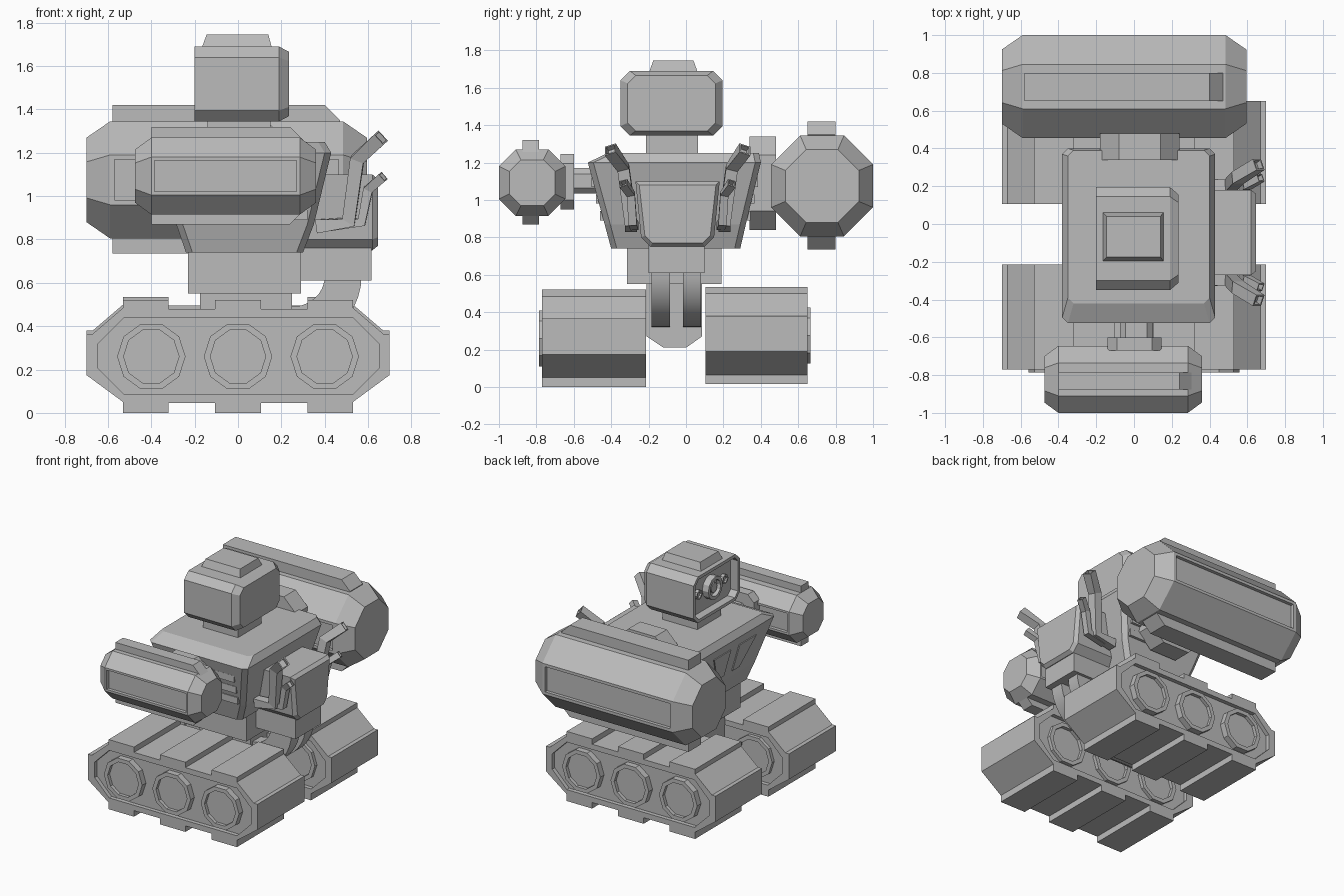
import bpy, bmesh, math
from mathutils import Vector

if "Cube" in bpy.data.objects:
    bpy.data.objects.remove(bpy.data.objects["Cube"], do_unlink=True)

grey = bpy.data.materials.new("plain grey")
grey.use_nodes = True
grey.diffuse_color = (0.5, 0.5, 0.5, 1)
grey.node_tree.nodes["Principled BSDF"].inputs["Base Color"].default_value = (0.5, 0.5, 0.5, 1)


def place(axis, p, q, t):
    """Map profile coordinates p, q and depth t to space."""
    return {"x": (t, p, q), "y": (p, t, q), "z": (p, q, t)}[axis]


def loft(name, axis, sections):
    """Skin rings of equal point count; each section is (depth, profile)."""
    bm = bmesh.new()
    rings = [[bm.verts.new(place(axis, p, q, t)) for p, q in prof] for t, prof in sections]
    n = len(rings[0])
    for a, b in zip(rings, rings[1:]):
        for i in range(n):
            j = (i + 1) % n
            bm.faces.new((a[i], a[j], b[j], b[i]))
    bm.faces.new(rings[0])
    bm.faces.new(rings[-1])
    bmesh.ops.recalc_face_normals(bm, faces=bm.faces)
    me = bpy.data.meshes.new(name)
    bm.to_mesh(me)
    bm.free()
    me.materials.append(grey)
    ob = bpy.data.objects.new(name, me)
    bpy.context.scene.collection.objects.link(ob)
    return ob


def prism(name, axis, prof, a, b):
    return loft(name, axis, [(a, prof), (b, prof)])


def rect(p0, p1, q0, q1, c=0.0):
    """Rectangle, with corners cut by c when given."""
    if not c:
        return [(p0, q0), (p1, q0), (p1, q1), (p0, q1)]
    return [(p0 + c, q0), (p1 - c, q0), (p1, q0 + c), (p1, q1 - c),
            (p1 - c, q1), (p0 + c, q1), (p0, q1 - c), (p0, q0 + c)]


def box(name, x0, x1, y0, y1, z0, z1):
    return prism(name, "z", rect(x0, x1, y0, y1), z0, z1)


def ngon(p, q, r, n):
    return [(p + r * math.cos(math.tau * i / n), q + r * math.sin(math.tau * i / n)) for i in range(n)]


def scaled(prof, s):
    p0 = sum(p for p, q in prof) / len(prof)
    q0 = sum(q for p, q in prof) / len(prof)
    return [(p0 + (p - p0) * s, q0 + (q - q0) * s) for p, q in prof]


def recess(ob, direction, rim, depth):
    """Inset and sink the largest face that looks along direction."""
    bm = bmesh.new()
    bm.from_mesh(ob.data)
    d = Vector(direction)
    faces = [f for f in bm.faces if f.normal.dot(d) > 0.95]
    face = max(faces, key=lambda f: f.calc_area())
    bmesh.ops.inset_individual(bm, faces=[face], thickness=rim)
    inner = bmesh.ops.extrude_discrete_faces(bm, faces=[face])["faces"][0]
    bmesh.ops.translate(bm, verts=inner.verts, vec=-d * depth)
    bm.to_mesh(ob.data)
    bm.free()


# Tracks: stepped belt outline, sunken side panels, three wheels
def track(label, y0, y1, out, lift):
    top = [(0.70, 0.365), (0.67, 0.365), (0.53, 0.485), (0.53, 0.52), (0.32, 0.52),
           (0.32, 0.48), (0.105, 0.48), (0.105, 0.52)]
    low = [(0.105, 0), (0.105, 0.045), (0.32, 0.045), (0.32, 0), (0.53, 0), (0.53, 0.05), (0.70, 0.175)]
    flip = lambda pts: [(-p, q) for p, q in reversed(pts)]
    prof = [(p, q + lift) for p, q in low + top + flip(top) + flip(low)]
    body = prism(label + "_track", "y", prof, y0, y1)
    panel = [(p, q + lift) for p, q in rect(-0.645, 0.65, 0.085, 0.44, 0.12)]
    for side, a, b in (("front", y0 - 0.1, y0 + 0.03), ("back", y1 - 0.03, y1 + 0.1)):
        cut = prism(label + "_track_panel_cutter_" + side, "y", panel, a, b)
        cut.hide_render = cut.hide_viewport = True
        mod = body.modifiers.new("panel", "BOOLEAN")
        mod.object = cut
        mod.solver = "EXACT"
    a, b = (y0 - 0.015, y1 - 0.005) if out < 0 else (y0 + 0.005, y1 + 0.015)
    for i, x in enumerate((-0.4, 0.0, 0.4)):
        wheel = prism(f"{label}_wheel_{i + 1}", "y", ngon(x, 0.26 + lift, 0.158, 10), a, b)
        for d in (-1, 1):
            recess(wheel, (0, d, 0), 0.03, 0.025)


track("front", -0.77, -0.215, -1, 0)
track("rear", 0.105, 0.65, 1, 0.015)

# Hub between the tracks and waist above it
prism("hub", "x", [(-0.12, 0.21), (0, 0.21), (0.085, 0.27), (0.085, 0.56), (-0.21, 0.56), (-0.21, 0.27)],
      -0.175, 0.25)
box("waist", -0.23, 0.29, -0.315, 0.19, 0.55, 0.75)

# Torso: narrow at the hips, flaring to the shoulders, bevelled lid
loft("torso", "z", [(0.74, rect(-0.24, 0.30, -0.40, 0.29, 0.03)),
                    (0.87, rect(-0.285, 0.35, -0.435, 0.32, 0.03)),
                    (1.2, rect(-0.38, 0.43, -0.525, 0.4, 0.03)),
                    (1.25, rect(-0.35, 0.40, -0.42, 0.39, 0.03))])
# Sloping chest plates on the face side
for name, s in (("front", -1), ("rear", 1)):
    c = -0.06
    near = [(c + s * 0.05, 0.92), (c + s * 0.13, 0.92), (c + s * 0.25, 1.13), (c + s * 0.05, 1.13)]
    ob = prism("chest_plate_" + name, "x", near, -0.02, 0.0)
    for v in ob.data.vertices:
        v.co.x += -0.285 - (v.co.z - 0.87) * 0.288 + 0.012
# Side vents
for i in range(3):
    z = 0.89 + i * 0.09
    for side, y in (("front", -0.44 - i * 0.022), ("rear", 0.325 + i * 0.02)):
        box(f"vent_{side}_{i + 1}", 0.14, 0.32, y - 0.02, y + 0.02, z, z + 0.05)

# Neck and head, open face toward -x
box("neck", -0.14, 0.15, -0.215, 0.065, 1.24, 1.36)
skull = rect(-0.35, 0.195, 1.345, 1.69, 0.05)
head = loft("head", "x", [(-0.2, skull), (0.19, skull), (0.235, scaled(skull, 0.86))])
recess(head, (-1, 0, 0), 0.025, 0.06)
loft("head_cap", "z", [(1.69, rect(-0.165, 0.155, -0.195, 0.06)), (1.745, rect(-0.145, 0.14, -0.175, 0.04))])
eye = prism("main_eye", "x", ngon(-0.077, 1.52, 0.085, 12), -0.19, -0.13)
recess(eye, (-1, 0, 0), 0.025, 0.03)
prism("main_eye_lens", "x", ngon(-0.077, 1.52, 0.035, 12), -0.18, -0.14)
for name, y in (("front", -0.23), ("rear", 0.075)):
    lens = prism("small_eye_" + name, "x", ngon(y, 1.52, 0.035, 8), -0.165, -0.13)
    recess(lens, (-1, 0, 0), 0.012, 0.015)


# Arm pods: tapered eight-sided barrels with side panels and rails
def pod(label, prof, x0, x1, end, tip, rim, rail_y, rail_z, rail_x, slope):
    ob = loft(label + "_pod", "x", [(x0, scaled(prof, tip)), (x0 + end, prof),
                                    (x1 - end, prof), (x1, scaled(prof, tip))])
    for d in (-1, 1):
        recess(ob, (0, d, 0), rim, 0.025)
    mid = (rail_z[0] + rail_z[1]) / 2
    for name, z, inner in (("top", rail_z[1], 0.1), ("bottom", rail_z[0], -0.1)):
        a, b = rail_x
        bar = [(a, z), (b, z), (b + slope, z - inner * 0.7), (b + slope, z - inner), (a, z - inner)]
        prism(f"{label}_pod_{name}_rail", "y", bar, *rail_y)


pod("front", rect(-1, -0.645, 0.915, 1.27, 0.09), -0.475, 0.36, 0.075, 0.69, 0.022,
    (-0.875, -0.785), (0.87, 1.32), (-0.40, 0.24), 0.07)
pod("rear", rect(0.455, 1, 0.805, 1.345, 0.155), -0.70, 0.595, 0.11, 0.72, 0.03,
    (0.65, 0.8), (0.735, 1.42), (-0.58, 0.40), 0.07)

# Shoulder joints
prism("front_joint", "y", rect(-0.075, 0.1, 1.035, 1.17, 0.03), -0.62, -0.45)
prism("front_joint_plate", "y", rect(-0.14, 0.145, 0.95, 1.245, 0.05), -0.67, -0.6)
prism("rear_joint", "y", rect(-0.12, 0.17, 0.95, 1.2, 0.05), 0.3, 0.48)
prism("rear_joint_plate", "y", rect(-0.18, 0.24, 0.84, 1.34, 0.1), 0.34, 0.48)

# Engine pack behind the torso, hip box and curved struts
loft("engine", "x", [(0.28, [(-0.19, 0.75), (0.1, 0.75), (0.15, 0.8), (0.18, 1.1), (-0.27, 1.1), (-0.24, 0.8)]),
                     (0.62, [(-0.19, 0.75), (0.1, 0.75), (0.15, 0.8), (0.18, 1.1), (-0.27, 1.1), (-0.24, 0.8)]),
                     (0.645, [(-0.18, 0.77), (0.09, 0.77), (0.13, 0.81), (0.16, 1.08), (-0.25, 1.08), (-0.22, 0.81)])])
box("hip_box", 0.28, 0.615, -0.2, 0.1, 0.61, 0.76)
arc = [math.radians(-90 + i * 9) for i in range(11)]
strut = [(0.25 + 0.32 * math.cos(t), 0.63 + 0.31 * math.sin(t)) for t in arc]
strut += [(0.25 + 0.15 * math.cos(t), 0.63 + 0.14 * math.sin(t)) for t in reversed(arc)]
for name, y0, y1 in (("front", -0.185, -0.085), ("rear", -0.015, 0.08)):
    ob = prism("strut_" + name, "y", strut, y0, y1)
    bpy.context.view_layer.objects.active = ob
    ob.select_set(True)
    bpy.ops.object.shade_smooth_by_angle(angle=math.radians(30))
    ob.select_set(False)


# Bent square exhaust pipes, mirrored about the engine
def pipe(name, pts, half):
    secs = []
    bm_axis = Vector((0, 1, 0))
    pts = [Vector(p) for p in pts]
    for i, p in enumerate(pts):
        d = (pts[min(i + 1, len(pts) - 1)] - pts[max(i - 1, 0)]).normalized()
        u = d.cross(bm_axis).normalized() * half
        v = d.cross(u).normalized() * half
        secs.append([p + u + v, p - u + v, p - u - v, p + u - v])
    ob = prism(name, "z", rect(0, 1, 0, 1), 0, 1)
    bm = bmesh.new()
    rings = [[bm.verts.new(c) for c in s] for s in secs]
    for a, b in zip(rings, rings[1:]):
        for i in range(4):
            j = (i + 1) % 4
            bm.faces.new((a[i], a[j], b[j], b[i]))
    bm.faces.new(rings[0])
    tip = bm.faces.new(rings[-1])
    bmesh.ops.recalc_face_normals(bm, faces=bm.faces)
    normal = tip.normal.copy()
    bm.to_mesh(ob.data)
    bm.free()
    recess(ob, normal, half * 0.35, 0.03)


tall = [(0.36, 0.25, 0.86), (0.51, 0.25, 0.88), (0.55, 0.29, 1.17), (0.66, 0.36, 1.27)]
short = [(0.42, 0.23, 0.86), (0.57, 0.24, 0.88), (0.6, 0.25, 1.03), (0.67, 0.29, 1.09)]
for side, s in (("front", -1), ("rear", 1)):
    for label, path, half in (("tall", tall, 0.032), ("short", short, 0.022)):
        pipe(f"{label}_pipe_{side}", [(x, -0.045 + s * y, z) for x, y, z in path], half)
